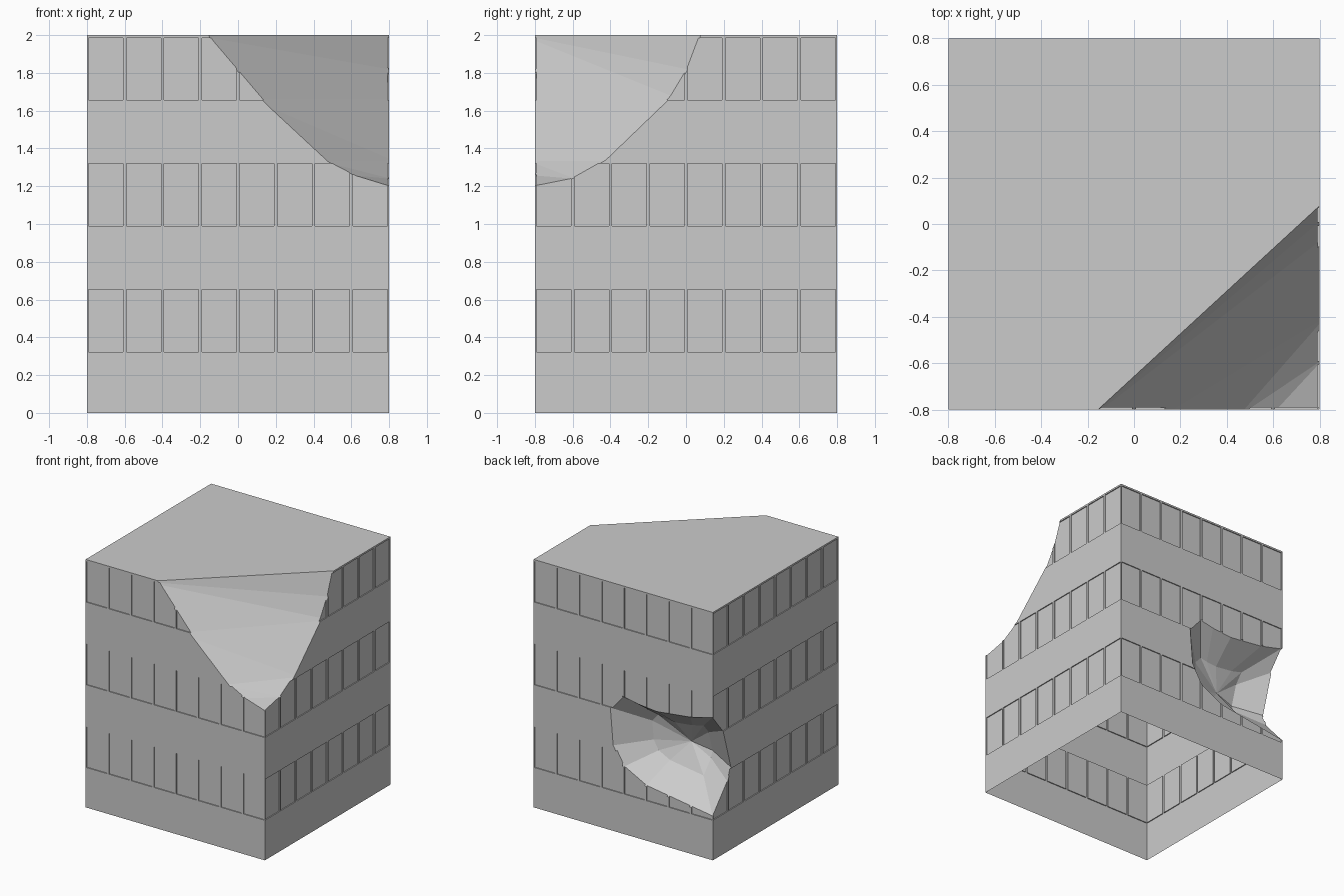
import bpy, bmesh
from mathutils import Vector, Matrix

if "Cube" in bpy.data.objects:
    bpy.data.objects.remove(bpy.data.objects["Cube"])


def make_object(name, bm):
    bmesh.ops.recalc_face_normals(bm, faces=bm.faces)
    mesh = bpy.data.meshes.new(name)
    bm.to_mesh(mesh)
    bm.free()
    obj = bpy.data.objects.new(name, mesh)
    bpy.context.collection.objects.link(obj)
    return obj


def add_box(bm, lo, hi, rot=Matrix()):
    lo, hi = Vector(lo), Vector(hi)
    mat = rot @ Matrix.Translation((lo + hi) / 2) @ Matrix.Diagonal((*(hi - lo), 1))
    bmesh.ops.create_cube(bm, size=1, matrix=mat)


# Building block
H, Z = 0.8, 2.0
bm = bmesh.new()
add_box(bm, (-H, -H, 0), (H, H, Z))
building = make_object("building_shell", bm)

# Shallow window recesses: 8 columns, 3 floors, 4 walls
bm = bmesh.new()
for side in range(4):
    rot = Matrix.Rotation(side * 1.5707963, 4, 'Z')
    for col in range(8):
        x = -0.7 + 0.2 * col
        for z in (0.323, 0.99, 1.657):
            add_box(bm, (x - 0.0915, -0.9, z), (x + 0.0915, -0.792, z + 0.329), rot)
windows = make_object("window_cutter", bm)

# Broken top corner: convex chunk lofted between the front and right break lines
front = [(-0.155, 2), (0.01, 1.84), (0.125, 1.66), (0.475, 1.332), (0.615, 1.257)]
right = [(0.075, 2), (0.0, 1.81), (-0.09, 1.66), (-0.43, 1.335), (-0.6, 1.24)]
bm = bmesh.new()
for (x, zf), (y, zr) in zip(front, right):
    p, q = Vector((x, -H, zf)), Vector((H, y, zr))
    bm.verts.new(p + (p - q) * 0.08)
    bm.verts.new(q + (q - p) * 0.08)
for co in ((-0.27, -0.88, 2.1), (0.88, 0.19, 2.1), (0.84, -0.84, 1.18),
           (1.0, -1.0, 2.1), (1.0, -1.0, 1.2)):
    bm.verts.new(co)
hull = bmesh.ops.convex_hull(bm, input=bm.verts)
bmesh.ops.delete(bm, geom=[v for v in bm.verts if not v.link_faces], context='VERTS')
corner = make_object("corner_cutter", bm)

# Crater at the back left edge: rings from outside, over the rim, to the deepest point
back_top = [(-0.6, 1.104), (-0.293, 1.068), (-0.115, 1.085), (0.01, 1.11), (0.115, 0.988)]
back_low = [(0.09, 0.69), (0.0, 0.54), (-0.2, 0.437), (-0.8, 0.346)]
left = [(0.61, 0.56), (0.57, 0.664), (0.67, 0.996), (0.8, 1.154)]
rim = [Vector((x, H, z)) for x, z in back_top + back_low]
rim += [Vector((-H, y, z)) for y, z in left]
deep = Vector((-0.4, 0.5, 0.74))
bm = bmesh.new()
rings = [[bm.verts.new(deep + (p - deep) * 1.4) for p in rim],
         [bm.verts.new(p) for p in rim],
         [bm.verts.new(p.lerp(deep, 0.5) + Vector((0.03, -0.06, 0))) for p in rim]]
cap, end = bm.verts.new((-1.05, 1.05, 0.75)), bm.verts.new(deep)
n = len(rim)
for i in range(n):
    j = (i + 1) % n
    for a, b in zip(rings, rings[1:]):
        bm.faces.new((a[i], a[j], b[j], b[i]))
    bm.faces.new((cap, rings[0][j], rings[0][i]))
    bm.faces.new((end, rings[2][i], rings[2][j]))
bmesh.ops.triangulate(bm, faces=bm.faces)
crater = make_object("crater_cutter", bm)

# Carve everything out and bake the result
for cutter in (windows, corner, crater):
    cutter.hide_render = True
    mod = building.modifiers.new(cutter.name, 'BOOLEAN')
    mod.operation, mod.solver, mod.object = 'DIFFERENCE', 'EXACT', cutter
baked = bpy.data.meshes.new_from_object(
    building.evaluated_get(bpy.context.evaluated_depsgraph_get()))
building.modifiers.clear()
building.data = baked
for cutter in (windows, corner, crater):
    bpy.data.objects.remove(cutter)

# Open underside
bm = bmesh.new()
bm.from_mesh(baked)
floor = [f for f in bm.faces if all(v.co.z < 0.001 for v in f.verts)]
bmesh.ops.delete(bm, geom=floor, context='FACES')
bm.to_mesh(baked)
bm.free()
